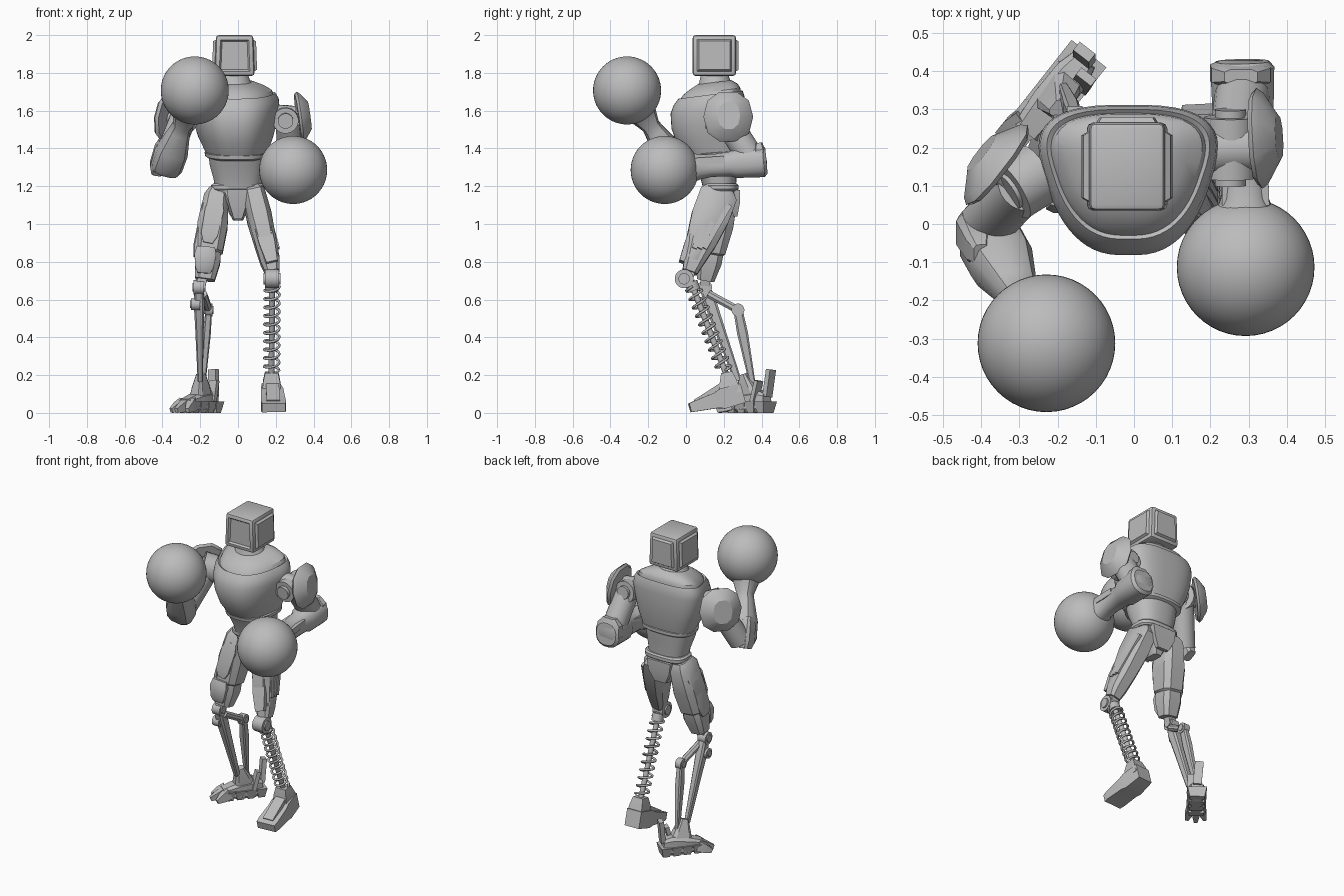
import bpy, bmesh, math
from mathutils import Vector, Matrix

if "Cube" in bpy.data.objects:
    bpy.data.objects.remove(bpy.data.objects["Cube"])

grey = bpy.data.materials.new("plain_grey")
grey.use_nodes = True
grey.diffuse_color = (0.5, 0.5, 0.5, 1)
grey.node_tree.nodes["Principled BSDF"].inputs["Base Color"].default_value = (0.5, 0.5, 0.5, 1)
X, Y, Z = Vector((1, 0, 0)), Vector((0, 1, 0)), Vector((0, 0, 1))
BOX = 1000


def finish(bm, name, angle=32):
    bmesh.ops.recalc_face_normals(bm, faces=bm.faces)
    mesh = bpy.data.meshes.new(name)
    bm.to_mesh(mesh)
    bm.free()
    mesh.materials.append(grey)
    ob = bpy.data.objects.new(name, mesh)
    bpy.context.collection.objects.link(ob)
    bpy.ops.object.select_all(action='DESELECT')
    ob.select_set(True)
    bpy.context.view_layer.objects.active = ob
    bpy.ops.object.shade_smooth_by_angle(angle=math.radians(angle))
    return ob


def limb(name, a, b, sections, sides=8, power=2, hint=X, tilt=0, widen=0):
    """Loft rings from a to b; section = (t, half width, half depth, offset u, offset v)."""
    a, b = Vector(a), Vector(b)
    d = (b - a).normalized()
    u = (hint - d * hint.dot(d)).normalized()
    v = d.cross(u)
    bm = bmesh.new()
    rings = []
    for s in sections:
        t, ru, rv, du, dv = (tuple(s) + (0, 0))[:5]
        ring = []
        for i in range(sides):
            ang = 2 * math.pi * (i + 0.5) / sides
            c, n = math.cos(ang), math.sin(ang)
            pv = math.copysign(abs(n) ** (2 / power), n) * rv
            pu = math.copysign(abs(c) ** (2 / power), c) * ru * (1 + widen * pv / rv)
            ring.append(bm.verts.new(a + (b - a) * t + u * (pu + du) + v * (pv + dv) + d * tilt * pv))
        rings.append(ring)
    for lo, hi in zip(rings, rings[1:]):
        for i in range(sides):
            j = (i + 1) % sides
            bm.faces.new((lo[i], lo[j], hi[j], hi[i]))
    bm.faces.new(rings[0])
    bm.faces.new(rings[-1])
    return finish(bm, name)


def rod(name, a, b, r, sides=16):
    return limb(name, a, b, [(0, r, r), (1, r, r)], sides)


def block(name, a, b, w, h, hint=X):
    return limb(name, a, b, [(0, w, h), (1, w, h)], 4, BOX, hint)


def hinge(name, centre, r, half, axis=X):
    """Round joint with stepped caps."""
    c = Vector(centre)
    return limb(name, c - axis * half, c + axis * half,
                [(0, r * .6, r * .6), (.1, r * .6, r * .6), (.1, r, r), (.9, r, r), (.9, r * .6, r * .6), (1, r * .6, r * .6)],
                20, 2, Z)


def ball(name, centre, r):
    bm = bmesh.new()
    bmesh.ops.create_uvsphere(bm, u_segments=48, v_segments=28, radius=r,
                              matrix=Matrix.Translation(centre))
    return finish(bm, name)


# Head: bevelled case, recessed screen in front, raised panels on sides and back
bm = bmesh.new()
bmesh.ops.create_cube(bm, size=1, matrix=Matrix.LocRotScale(Vector((-.018, .15, 1.892)), None, Vector((.212, .23, .216))))
for v in bm.verts:
    if v.co.z > 1.9:
        v.co.x = -.018 + (v.co.x + .018) * .93
bmesh.ops.bevel(bm, geom=bm.edges[:], offset=.016, segments=2, affect='EDGES', profile=.5)
panels = [f for f in bm.faces if f.calc_area() > .02 and abs(f.normal.z) < .5]
bmesh.ops.inset_individual(bm, faces=panels, thickness=.012, depth=0)
for f in panels:
    bmesh.ops.inset_individual(bm, faces=[f], thickness=.012, depth=-.012 if f.normal.y < -.5 else .014)
finish(bm, "head_case", 25)
for i in range(7):
    x = -.078 + i * .02
    rod("head_rivet", (x, .07, 1.998), (x, .07, 2.0), .004, 8)

# Neck, chest and waist
limb("neck", (0, 0, 0), (0, 0, 1), [(1.7, .12, .11, -.02, .16), (1.75, .088, .085, -.02, .155),
     (1.8, .07, .07, -.02, .15)], 32)
limb("chest", (0, 0, 0), (0, 0, 1), [
    (1.345, .125, .11, -.005, .15), (1.36, .15, .135, -.007, .145), (1.385, .157, .145, -.008, .14),
    (1.45, .183, .175, -.012, .125), (1.53, .205, .192, -.015, .115), (1.61, .217, .197, -.015, .115),
    (1.655, .213, .187, -.015, .122), (1.685, .197, .17, -.015, .13), (1.678, .187, .16, -.015, .13),
    (1.7, .179, .153, -.015, .135), (1.725, .147, .13, -.018, .145), (1.75, .095, .09, -.02, .15)],
    48, 2.8, X, .13, .28)
limb("waist", (0, 0, 0), (0, 0, 1), [(1.17, .12, .085, 0, .18), (1.24, .13, .095, 0, .172),
     (1.31, .147, .115, -.003, .16), (1.37, .152, .13, -.005, .15)], 32, 2.5)
limb("chest_rim", (0, 0, 0), (0, 0, 1), [(1.345, .145, .128, -.006, .148), (1.355, .161, .146, -.006, .146),
     (1.375, .163, .148, -.007, .144), (1.38, .15, .13, -.007, .144)], 40, 2.6, X, .1, .2)

# Pelvis, belt and hanging guards
limb("belt", (0, .185, 1.175), (0, .185, 1.215), [(0, .135, .085), (.25, .143, .093), (.75, .143, .093),
     (1, .132, .085)], 24, 3)
limb("pelvis", (0, .185, 1.18), (0, .18, 1.02), [(0, .12, .08), (.35, .085, .085), (.7, .05, .07),
     (1, .028, .05)], 8, 4)
limb("front_guard", (0, .09, 1.185), (0, .12, 1.03), [(0, .06, .015), (.4, .05, .02), (1, .022, .015)], 4, BOX)
limb("rear_guard", (0, .27, 1.18), (0, .26, 1.04), [(0, .085, .015), (.5, .075, .02), (1, .04, .012)], 4, BOX)

# Thighs with raised plates
limb("left_thigh", (.075, .185, 1.19), (.183, .02, .745), [
    (0, .045, .07), (.08, .062, .105), (.35, .068, .105), (.65, .06, .083), (.88, .053, .055), (1, .04, .042)], 8, 3.5)
limb("left_thigh_outer_plate", (.12, .18, 1.14), (.205, .03, .8), [
    (0, .02, .045), (.1, .028, .07), (.6, .026, .055), (.95, .02, .035), (1, .012, .025)], 8, 4)
for off in (-.045, 0, .045):
    block("left_thigh_rib", (.145, .185 + off, 1.1), (.208, .07 + off * .6, .87), .012, .014)
limb("left_thigh_front_plate", (.09, .1, 1.13), (.18, -.025, .8), [(0, .03, .01), (.15, .045, .02),
     (.7, .042, .02), (1, .03, .012)], 4, BOX)
limb("right_thigh", (-.108, .195, 1.185), (-.175, .105, .705), [
    (0, .045, .065), (.08, .068, .09), (.4, .084, .096), (.68, .076, .08), (.7, .066, .07),
    (.8, .071, .07), (1, .054, .048)], 8, 3.5)
limb("right_thigh_outer_plate", (-.165, .185, 1.13), (-.225, .12, .83), [
    (0, .015, .045), (.12, .022, .068), (.85, .022, .055), (1, .012, .035)], 8, 4)
limb("right_knee_guard", (-.17, .06, .88), (-.18, .05, .74), [(0, .05, .015), (.3, .06, .03),
     (.8, .05, .025), (1, .035, .012)], 8, 4)
limb("right_thigh_front_plate", (-.115, .105, 1.12), (-.16, .06, .9), [(0, .035, .012), (.2, .05, .02),
     (.8, .045, .02), (1, .025, .01)], 4, BOX)

# Left lower leg: spring around a rod
hinge("left_knee", (.18, -.01, .71), .05, .045)
block("left_knee_fork", (.183, .02, .76), (.18, .005, .7), .025, .03)
top, foot = Vector((.18, .035, .67)), Vector((.178, .215, .2))
rod("left_shin_rod", top - (foot - top) * .08, foot, .016)
axis = (foot - top).normalized()
side = X - axis * X.dot(axis)
other = axis.cross(side)
curve = bpy.data.curves.new("left_shin_spring", 'CURVE')
curve.dimensions = '3D'
curve.bevel_depth = .007
curve.bevel_resolution = 1
turns, steps = 10, 18
spline = curve.splines.new('POLY')
spline.points.add(turns * steps)
for i, p in enumerate(spline.points):
    ang = 2 * math.pi * i / steps
    pos = top + (foot - top) * (i / (turns * steps)) * .95 + (side * math.cos(ang) + other * math.sin(ang)) * .04
    p.co = (*pos, 1)
curve.materials.append(grey)
spring = bpy.data.objects.new("left_shin_spring", curve)
bpy.context.collection.objects.link(spring)
bpy.ops.object.select_all(action='DESELECT')
spring.select_set(True)
bpy.context.view_layer.objects.active = spring
bpy.ops.object.convert(target='MESH')
hinge("left_spring_collar", top, .035, .03, axis)

# Left foot: wedge with toe down
limb("left_foot", (.19, .02, .027), (.175, .3, .105), [(0, .062, .024), (.1, .066, .028), (.5, .062, .042),
     (.62, .06, .055), (1, .05, .052)], 4, BOX)
limb("left_ankle", (.178, .235, .1), (.178, .215, .215), [(0, .052, .06), (.6, .045, .045), (1, .035, .03)], 4, BOX)
block("left_instep_plate", (.187, .05, .055), (.182, .19, .145), .035, .016)

# Right lower leg: shin strut and linked rear strut
knee, ankle, link = Vector((-.207, .1, .665)), Vector((-.2, .275, .17)), Vector((-.155, .275, .545))
hinge("right_knee", knee, .038, .035)
block("right_knee_fork", (-.185, .105, .73), (-.2, .1, .66), .025, .025)
hinge("right_shin_pivot", (-.225, .115, .575), .032, .03)
limb("right_shin", knee, ankle, [(0, .022, .028), (.15, .03, .035), (.4, .024, .03), (1, .014, .02)], 8, 4)
rod("right_upper_link", (-.185, .12, .63), link, .022, 8)
hinge("right_link_pivot", link, .034, .025)
limb("right_rear_strut", link, (-.185, .355, .14), [(0, .018, .025), (.3, .021, .03), (1, .012, .016)], 8, 4)

# Right foot: segmented claw with heel tab
heel, toe = Vector((-.13, .43, .065)), Vector((-.28, .24, .045))
along = (toe - heel).normalized()
across = Vector((along.y, -along.x, 0))
limb("right_foot_body", heel, toe, [(0, .036, .04), (.2, .05, .062), (.6, .052, .055), (1, .042, .03)], 8, 4, across)
for i in range(4):
    c = heel.lerp(toe, .05 + i * .27)
    limb("right_sole_segment", (c.x, c.y, .06), (c.x, c.y, 0), [(0, .058, .032), (1, .044, .02)], 4, BOX, across)
for k in (-1, 0, 1):
    start = toe + across * .034 * k - along * .03
    tip = toe + across * .055 * k + along * (.05 if k else .075)
    tip.z = .012
    limb("right_toe", start, tip, [(0, .02, .034), (.5, .02, .026), (1, .01, .012)], 4, BOX, across)
limb("right_ankle", heel.lerp(toe, .45) + Z * .02, (-.197, .3, .205), [(0, .046, .07), (.5, .036, .05),
     (1, .02, .025)], 8, 4, across)
block("right_heel_tab", heel + Z * .02, heel + Z * .165 + Y * .02, .026, .014, across)
block("right_side_fin", (-.14, .36, .06), (-.125, .385, .17), .025, .012, across)

# Gloves
right_ball, left_ball = Vector((-.229, -.312, 1.707)), Vector((.292, -.113, 1.286))
ball("right_glove", right_ball, .18)
ball("left_glove", left_ball, .18)

# Right arm
r_elbow = Vector((-.385, -.03, 1.285))
hinge("right_shoulder_joint", (-.285, .11, 1.57), .085, .055, Vector((-.8, -.5, .3)).normalized())
rod("right_upper_arm", (-.29, .1, 1.56), (-.39, -.005, 1.31), .07, 20)
limb("right_forearm", r_elbow, right_ball, [(0, .075, .065), (.06, .085, .08), (.25, .085, .08),
     (.48, .058, .055), (.56, .05, .05), (.7, .075, .075)], 12, 2.6)
limb("right_elbow_guard", (-.43, .0, 1.27), (-.4, -.08, 1.44), [(0, .03, .04), (.25, .045, .055),
     (.8, .035, .045), (1, .02, .03)], 8, 4)

# Left arm
rod("left_shoulder_stub", (.17, .19, 1.57), (.3, .2, 1.56), .065, 20)
hinge("left_shoulder_joint", (.252, .2, 1.555), .068, .1, Vector((0, -.95, -.1)).normalized())
rod("left_upper_arm", (.27, .215, 1.55), (.285, .35, 1.34), .073, 20)
limb("left_forearm", (.283, .425, 1.335), left_ball, [(0, .07, .07), (.03, .085, .087), (.3, .08, .078),
     (.36, .064, .066), (.55, .058, .06), (.66, .062, .068), (.76, .085, .085)], 16, 2.4)
limb("left_elbow_guard", (.28, .4, 1.28), (.28, .385, 1.43), [(0, .05, .025), (.3, .085, .035),
     (.75, .08, .03), (1, .045, .02)], 8, 4)
for k in (-1, 1):
    block("left_wrist_bar", (.292 + k * .045, .2, 1.34), (.292 + k * .05, .05, 1.33), .012, .02)

# Shoulder pads: thin faceted domed shields with a short bracket
for name, centre, normal in (("left", (.345, .225, 1.57), Vector((1, .06, .14))),
                             ("right", (-.372, .165, 1.565), Vector((-.78, .6, .14)))):
    c, n = Vector(centre), normal.normalized()
    limb(name + "_shoulder_pad", c - n * .03, c + n * .035, [(0, .125, .12), (.2, .138, .132),
         (.45, .125, .12), (1, .075, .06)], 10, 2.3, Z)
    rod(name + "_pad_bracket", c - n * .1, c, .045)
